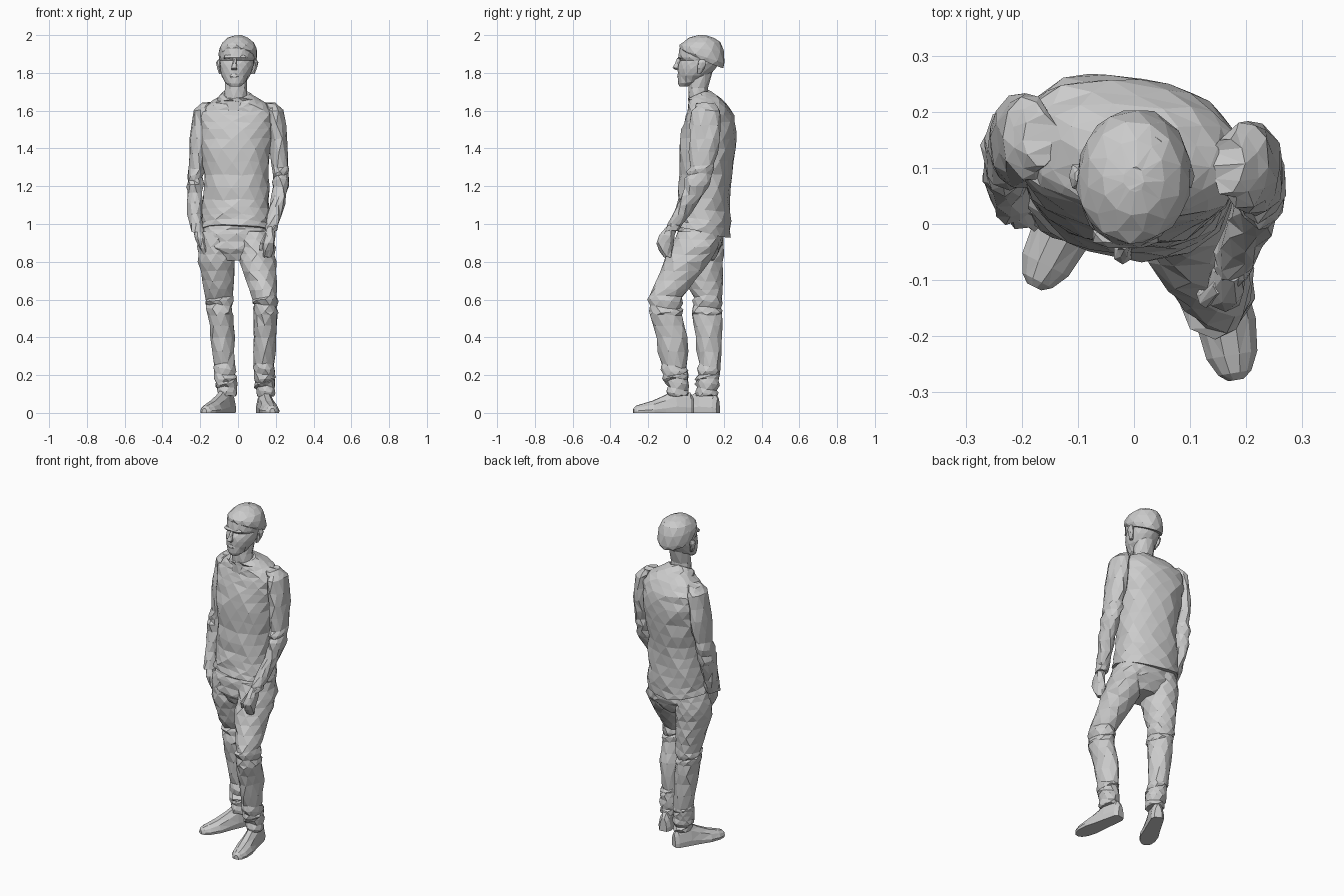
import bpy, bmesh, math, random
from mathutils import Vector, Matrix

random.seed(7)


def finish(name, bm):
    """Turn a bmesh into a flat-shaded triangulated object."""
    bmesh.ops.recalc_face_normals(bm, faces=bm.faces)
    bmesh.ops.triangulate(bm, faces=bm.faces, quad_method='SHORT_EDGE')
    mesh = bpy.data.meshes.new(name)
    bm.to_mesh(mesh)
    bm.free()
    obj = bpy.data.objects.new(name, mesh)
    bpy.context.collection.objects.link(obj)
    return obj


def skin(name, rows):
    """Bridge rows of points and cap both ends."""
    bm = bmesh.new()
    rows = [[bm.verts.new(p) for p in row] for row in rows]
    n = len(rows[0])
    for a, b in zip(rows, rows[1:]):
        for i in range(n):
            j = (i + 1) % n
            bm.faces.new((a[i], a[j], b[j], b[i]))
    bm.faces.new(rows[0])
    bm.faces.new(rows[-1])
    return finish(name, bm)


def loft(name, rings, sides=10, yaw=0, jitter=0.0, power=2.0, split=1, folds=()):
    """Loft rings (x, y, z, rx, ry, tilt); folds are z ranges with fabric creases."""
    rings = [tuple(r) + (0,) * (6 - len(r)) for r in rings]
    full = []
    for a, b in zip(rings, rings[1:]):
        creased = any(lo <= (a[2] + b[2]) / 2 <= hi for lo, hi in folds)
        steps = 4 if creased else split
        for s in range(steps):
            t = s / steps
            full.append(([p + (q - p) * t for p, q in zip(a, b)],
                         (0.05 if s % 2 else -0.06) if creased else 0))
    full.append((list(rings[-1]), 0))
    rot = Matrix.Rotation(math.radians(yaw), 3, 'Z')
    rows = []
    for k, ((x, y, z, rx, ry, tilt), crease) in enumerate(full):
        row = []
        for i in range(sides):
            a = 2 * math.pi * (i + 0.5 * (k % 2)) / sides
            c, s = math.cos(a), math.sin(a)
            px = rx * (1 + crease) * math.copysign(abs(c) ** (2 / power), c)
            py = ry * (1 + crease) * math.copysign(abs(s) ** (2 / power), s)
            noise = Vector([random.uniform(-jitter, jitter) for _ in range(3)])
            dz = tilt * py + (0.012 * math.sin(a + k) if crease else 0)
            row.append(Vector((x, y, z)) + rot @ Vector((px, py, dz)) + noise)
        rows.append(row)
    return skin(name, rows)


# Shirt body, turned slightly, with a lower hem at the back
loft("shirt", [
    (-.01, .085, .965, .192, .145, -.22), (-.01, .09, 1.03, .182, .143, -.15),
    (-.012, .095, 1.13, .175, .138), (-.01, .1, 1.26, .172, .138),
    (-.01, .11, 1.4, .185, .145), (-.01, .125, 1.5, .2, .143),
    (-.01, .125, 1.58, .205, .122), (-.005, .115, 1.63, .165, .1, .1),
    (-.005, .09, 1.665, .11, .07, .25), (-.012, .065, 1.685, .076, .055, .4)],
    sides=14, yaw=-9, jitter=.006, power=2.3, split=2)

# Sleeves: one arm swings forward, the other drops into the pocket
loft("left_sleeve", [
    (.165, .105, 1.64, .03, .05), (.198, .105, 1.6, .046, .075),
    (.215, .1, 1.45, .05, .083), (.223, .085, 1.31, .045, .073),
    (.227, .055, 1.2, .042, .063), (.207, .005, 1.1, .041, .053),
    (.182, -.055, 1.0, .036, .042), (.176, -.075, .965, .034, .038)],
    jitter=.005, split=2, folds=[(1.2, 1.3)])
loft("right_sleeve", [
    (-.165, .15, 1.64, .03, .05), (-.188, .155, 1.6, .046, .075),
    (-.205, .15, 1.45, .05, .085), (-.22, .138, 1.3, .045, .073),
    (-.229, .115, 1.17, .042, .063), (-.228, .08, 1.05, .04, .053),
    (-.215, .045, .96, .035, .045)],
    jitter=.005, split=2, folds=[(1.2, 1.3)])

# Hands
loft("left_hand", [
    (.176, -.075, .985, .024, .03), (.17, -.1, .94, .03, .042),
    (.162, -.112, .9, .033, .045), (.158, -.108, .86, .03, .036),
    (.155, -.098, .825, .02, .022)], sides=8, jitter=.003)
loft("left_thumb", [
    (.155, -.11, .95, .014, .016), (.128, -.135, .9, .013, .015),
    (.12, -.125, .86, .009, .01)], sides=6)
loft("right_hand", [
    (-.215, .045, .975, .025, .033), (-.2, .03, .92, .03, .042),
    (-.18, .025, .87, .027, .036), (-.165, .025, .83, .015, .02)],
    sides=8, jitter=.003)

# Trousers
loft("trouser_hips", [
    (-.01, .085, 1.0, .17, .125), (-.01, .075, .93, .188, .124, -.1),
    (-.005, .07, .87, .185, .115), (0, .065, .81, .09, .085)],
    sides=12, jitter=.005, power=2.3, split=2)
loft("left_trouser_leg", [
    (.085, .07, .96, .09, .115), (.1, .05, .88, .1, .13),
    (.105, .005, .8, .098, .125), (.125, -.055, .7, .081, .103),
    (.143, -.108, .61, .066, .092), (.148, -.105, .52, .065, .085),
    (.142, -.075, .4, .062, .083), (.14, -.062, .25, .058, .072),
    (.142, -.05, .17, .056, .065), (.145, -.04, .09, .047, .056)],
    jitter=.005, split=2, folds=[(.52, .61), (.09, .25)])
loft("right_trouser_leg", [
    (-.1, .085, .96, .1, .115), (-.115, .085, .88, .1, .12),
    (-.112, .085, .8, .098, .113), (-.106, .1, .7, .085, .097),
    (-.1, .115, .61, .075, .08), (-.095, .11, .52, .068, .08),
    (-.083, .122, .4, .063, .07), (-.073, .125, .25, .059, .062),
    (-.063, .112, .17, .058, .063), (-.055, .11, .09, .048, .055)],
    jitter=.005, split=2, folds=[(.52, .61), (.09, .25)])


def shoe(name, heel, toe):
    """Flat-soled shoe lofted from heel to toe: (along, half width, height)."""
    heel, toe = Vector((*heel, 0)), Vector((*toe, 0))
    side = (toe - heel).normalized().cross(Vector((0, 0, 1)))
    sections = [(0, .022, .075), (.06, .037, .105), (.3, .043, .125), (.48, .046, .09),
                (.68, .053, .062), (.86, .046, .045), (.96, .03, .035), (1, .014, .022)]
    shape = [(-.95, 0), (-1, .25), (-.75, .7), (-.3, 1), (.3, 1), (.75, .7), (1, .25), (.95, 0)]
    skin(name, [[heel + (toe - heel) * t + side * u * w + Vector((0, 0, v * h + .002 * (v > 0)))
                 for u, v in shape] for t, w, h in sections])


shoe("left_shoe", (.128, .04), (.182, -.278))
shoe("right_shoe", (-.035, .17), (-.178, -.112))

# Neck and head
loft("neck", [(-.012, .07, 1.6, .07, .06), (-.012, .065, 1.67, .064, .052),
              (-.012, .065, 1.72, .06, .052), (-.008, .08, 1.8, .06, .06)], sides=9)
loft("head", [
    (-.015, -.012, 1.728, .028, .022), (-.014, .018, 1.75, .055, .06, .1),
    (-.012, .04, 1.785, .076, .083), (-.008, .055, 1.82, .086, .1),
    (-.007, .065, 1.845, .09, .106), (-.005, .075, 1.866, .09, .105),
    (-.004, .073, 1.882, .094, .116), (-.003, .08, 1.93, .094, .115),
    (0, .085, 1.97, .07, .085)], sides=14, yaw=-4)

# Hair cap, lower at the back
loft("hair", [
    (-.002, .09, 1.868, .096, .106, -.4), (0, .086, 1.89, .103, .12, -.33),
    (0, .084, 1.93, .1, .118, -.15), (0, .084, 1.962, .084, .1),
    (0, .082, 1.985, .056, .068), (0, .08, 1.999, .018, .022)],
    sides=12, yaw=-4, jitter=.002)

# Nose, brow and lips
loft("nose", [(-.02, -.042, 1.815, .014, .012), (-.02, -.053, 1.826, .018, .019),
              (-.018, -.046, 1.85, .011, .014), (-.017, -.034, 1.88, .01, .012)], sides=6)
loft("brow", [(-.015, -.02, 1.874, .058, .018), (-.015, -.022, 1.882, .062, .022),
              (-.014, -.018, 1.894, .055, .018)], sides=8, power=2.6)
loft("lips", [(-.018, -.032, 1.772, .02, .012), (-.018, -.034, 1.782, .027, .014),
              (-.018, -.032, 1.795, .018, .012)], sides=8)

# Ears
for name, sx in (("left_ear", 1), ("right_ear", -1)):
    loft(name, [(sx * .084 - .006, .07, 1.795, .01, .012), (sx * .095 - .005, .08, 1.825, .012, .02),
                (sx * .1 - .004, .085, 1.855, .012, .024), (sx * .096 - .003, .085, 1.872, .007, .013)],
         sides=6)
